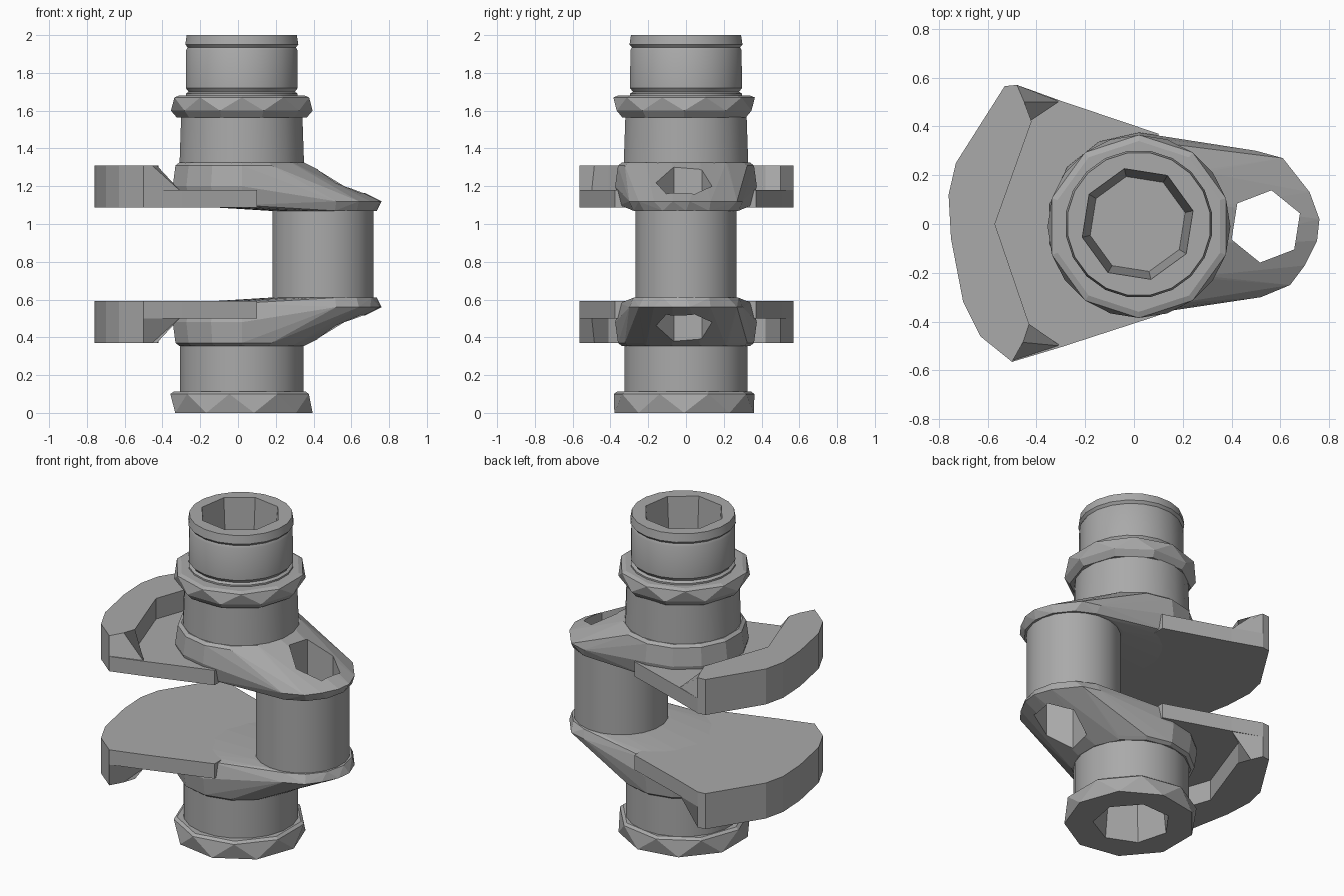
import bpy, bmesh, math

if "Cube" in bpy.data.objects:
    bpy.data.objects.remove(bpy.data.objects["Cube"])

steel = bpy.data.materials.new("steel grey")
steel.diffuse_color = (0.4, 0.4, 0.4, 1)
steel.use_nodes = True
steel.node_tree.nodes["Principled BSDF"].inputs["Base Color"].default_value = steel.diffuse_color
AX = 0.02    # main axis x
MID = 1.68   # sum of heights mirrored between the two webs


def ring(x, y, r, z, n, turn=0.0):
    return [(x + r * math.cos(2 * math.pi * (i + turn) / n),
             y + r * math.sin(2 * math.pi * (i + turn) / n), z) for i in range(n)]


def finish(name, bm, smooth=0):
    bmesh.ops.recalc_face_normals(bm, faces=bm.faces)
    me = bpy.data.meshes.new(name)
    bm.to_mesh(me)
    bm.free()
    me.materials.append(steel)
    if smooth:
        me.shade_smooth()
        me.set_sharp_from_angle(angle=math.radians(smooth))
    ob = bpy.data.objects.new(name, me)
    bpy.context.collection.objects.link(ob)
    return ob


def loft(name, rings, smooth=0):
    """Skin equal rings of points and cap both ends."""
    bm = bmesh.new()
    rows = [[bm.verts.new(p) for p in r] for r in rings]
    n = len(rows[0])
    for a, b in zip(rows, rows[1:]):
        for i in range(n):
            j = (i + 1) % n
            bm.faces.new((a[i], a[j], b[j], b[i]))
    bm.faces.new(rows[0])
    bm.faces.new(rows[-1])
    return finish(name, bm, smooth)


def hull(name, points, smooth=0):
    """Convex solid around the points."""
    bm = bmesh.new()
    for p in points:
        bm.verts.new(p)
    res = bmesh.ops.convex_hull(bm, input=bm.verts)
    junk = {g for g in res["geom_interior"] + res["geom_unused"]
            if isinstance(g, bmesh.types.BMVert)}
    bmesh.ops.delete(bm, geom=list(junk), context='VERTS')
    bmesh.ops.dissolve_limit(bm, angle_limit=0.02, verts=bm.verts, edges=bm.edges)
    return finish(name, bm, smooth)


def cut(ob, cutter):
    m = ob.modifiers.new("bore", 'BOOLEAN')
    m.operation, m.solver, m.object = 'DIFFERENCE', 'EXACT', cutter


def shaft(name, x, profile, n=20):
    return loft(name, [ring(x, 0, r, z, n, 0.5) for r, z in profile], 30)


# round sections along the main axis and the offset crank pin
neck = shaft("top_neck", AX, [(0.3, 1.57), (0.3, 1.69), (0.285, 1.70), (0.3, 1.72),
                              (0.298, 1.92), (0.29, 1.935), (0.303, 1.95), (0.295, 2.0)])
upper_journal = shaft("upper_journal", AX, [(0.335, 1.28), (0.325, 1.57)])
lower_journal = shaft("lower_journal", AX, [(0.33, 0.07), (0.33, 0.40)])
pin = shaft("crank_pin", 0.45, [(0.27, 0.59), (0.27, 1.09)])

# faceted collars
upper_collar = hull("upper_collar", ring(AX, -0.01, 0.345, 1.565, 10) +
                    ring(AX, -0.01, 0.375, 1.60, 10) +
                    ring(AX, -0.01, 0.375, 1.67, 10, 0.5) + ring(AX, -0.01, 0.35, 1.68, 10, 0.5))
lower_collar = hull("lower_collar", ring(AX, -0.01, 0.375, 0.0, 9) +
                    ring(AX, -0.01, 0.378, 0.10, 9, 0.5) + ring(AX, -0.01, 0.36, 0.113, 9, 0.5))

# outer edge of the counterweight, from back corner to front corner
OUTER = [(-0.48, 0.57), (-0.53, 0.565), (-0.73, 0.25), (-0.76, 0.12),
         (-0.75, -0.06), (-0.7, -0.32), (-0.63, -0.46), (-0.5, -0.565)]
INNER = [(-0.43, -0.41), (-0.57, 0.0), (-0.42, 0.42)]
TIP = [(0.5, 0.3), (0.61, 0.27), (0.72, 0.13), (0.76, 0.02),
       (0.75, -0.07), (0.70, -0.17), (0.64, -0.25), (0.52, -0.3)]

webs = []
for label, flip in (("upper", False), ("lower", True)):
    def at(pts, z):
        return [(p[0], p[1], MID - z if flip else z) for p in pts]

    # thin plate joining counterweight and hub
    edge = OUTER + [(-0.3, -0.505), (0.1, -0.375), (0.1, 0.37), (-0.3, 0.505)]
    loft(label + "_plate", [at(edge, 1.087), at(edge, 1.18)])

    # raised counterweight rim with ends sloping down to the plate
    foot = OUTER + [(-0.3, -0.5)] + INNER + [(-0.3, 0.5)]
    crest = OUTER + [(-0.455, -0.485)] + INNER + [(-0.45, 0.5)]
    loft(label + "_counterweight", [at(foot, 1.17), at(crest, 1.31)])

    # hub tapering towards the crank pin
    pts = (at(ring(AX, 0, 0.35, 0, 14, 0.5), 1.10) + at(ring(AX, 0, 0.375, 0, 14, 0.5), 1.2) +
           at(ring(AX, 0, 0.36, 0, 14, 0.5), 1.31) + at(ring(AX, 0, 0.34, 0, 14, 0.5), 1.325) +
           at(ring(0.45, 0, 0.285, 0, 14), 1.07) + at(TIP, 1.12))
    webs.append(hull(label + "_web", pts))

# bores through the pin and into both shaft ends
pin_bore = loft("pin_bore_cutter", [ring(0.54, -0.01, 0.15, z, 6, 0.35) for z in (0.2, 1.5)])
top_bore = loft("top_bore_cutter", [ring(0.015, 0, r, z, 8, 0.3)
                                    for r, z in ((0.2, 1.6), (0.235, 2.02))])
low_bore = loft("bottom_bore_cutter", [ring(0.015, 0, r, z, 7, 0.3)
                                       for r, z in ((0.225, -0.02), (0.19, 0.33))])
for cutter, parts in ((pin_bore, webs + [pin]), (top_bore, [neck, upper_collar]),
                      (low_bore, [lower_collar, lower_journal])):
    cutter.hide_render = True
    cutter.display_type = 'WIRE'
    for part in parts:
        cut(part, cutter)
